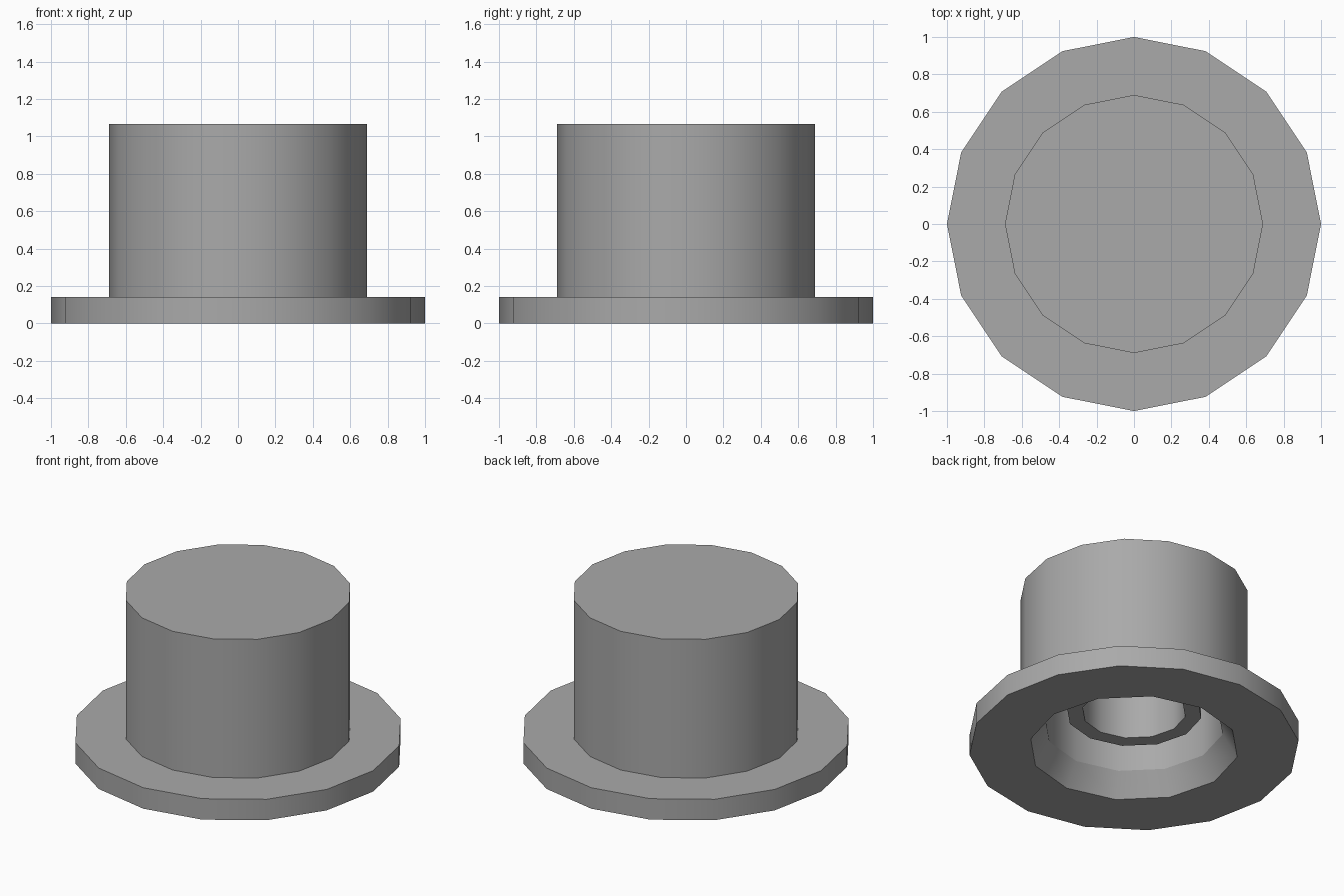
import bpy
import bmesh
from math import cos, sin, tau

if "Cube" in bpy.data.objects:
    bpy.data.objects.remove(bpy.data.objects["Cube"], do_unlink=True)

grey = bpy.data.materials.new("mid_grey")
grey.use_nodes = True
color = (0.4, 0.4, 0.4, 1)
grey.diffuse_color = color
grey.node_tree.nodes["Principled BSDF"].inputs["Base Color"].default_value = color


def ring(bm, radius, z, sides):
    return [bm.verts.new((radius * cos(tau * i / sides), radius * sin(tau * i / sides), z))
            for i in range(sides)]


def lathe(bm, profile, sides, closed=False):
    """Turn a (radius, z) profile around z and return its rings."""
    rings = [ring(bm, r, z, sides) for r, z in profile]
    path = rings + rings[:1] if closed else rings
    for a, b in zip(path, path[1:]):
        for i in range(sides):
            j = (i + 1) % sides
            bm.faces.new((a[i], a[j], b[j], b[i]))
    return rings


def quarter(verts, index):
    """Vertices of one quarter of a ring, both ends included."""
    step = len(verts) // 4
    return [verts[(index * step + k) % len(verts)] for k in range(step + 1)]


def finish(bm, name, rings):
    """Smooth the round walls and keep every rim crisp."""
    bmesh.ops.recalc_face_normals(bm, faces=bm.faces[:])
    for face in bm.faces:
        face.smooth = abs(face.normal.z) < 0.99
    for verts in rings:
        for i, vert in enumerate(verts):
            bm.edges.get((vert, verts[i - 1])).smooth = False
    mesh = bpy.data.meshes.new(name)
    bm.to_mesh(mesh)
    bm.free()
    mesh.materials.append(grey)
    bpy.context.collection.objects.link(bpy.data.objects.new(name, mesh))


# Hat: sixteen-sided brim and crown, with a twelve-sided chamfered socket
bm = bmesh.new()
outside = lathe(bm, [(1, 0), (1, 0.14), (0.69, 0.14), (0.69, 1.067)], 16)
socket = lathe(bm, [(0.635, 0), (0.545, 0.15), (0.545, 0.85)], 12)
bm.faces.new(outside[-1])
bm.faces.new(socket[-1])

# Brim underside, one face per quarter around the socket mouth
for q in range(4):
    bm.faces.new(quarter(outside[0], q) + quarter(socket[0], q)[::-1])
finish(bm, "hat_brim_and_crown", outside + socket)

# Hollow tube hanging inside the socket
bm = bmesh.new()
tube = lathe(bm, [(0.413, 0.25), (0.413, 0.86), (0.315, 0.86), (0.315, 0.25)], 12, closed=True)
finish(bm, "socket_tube", tube)
